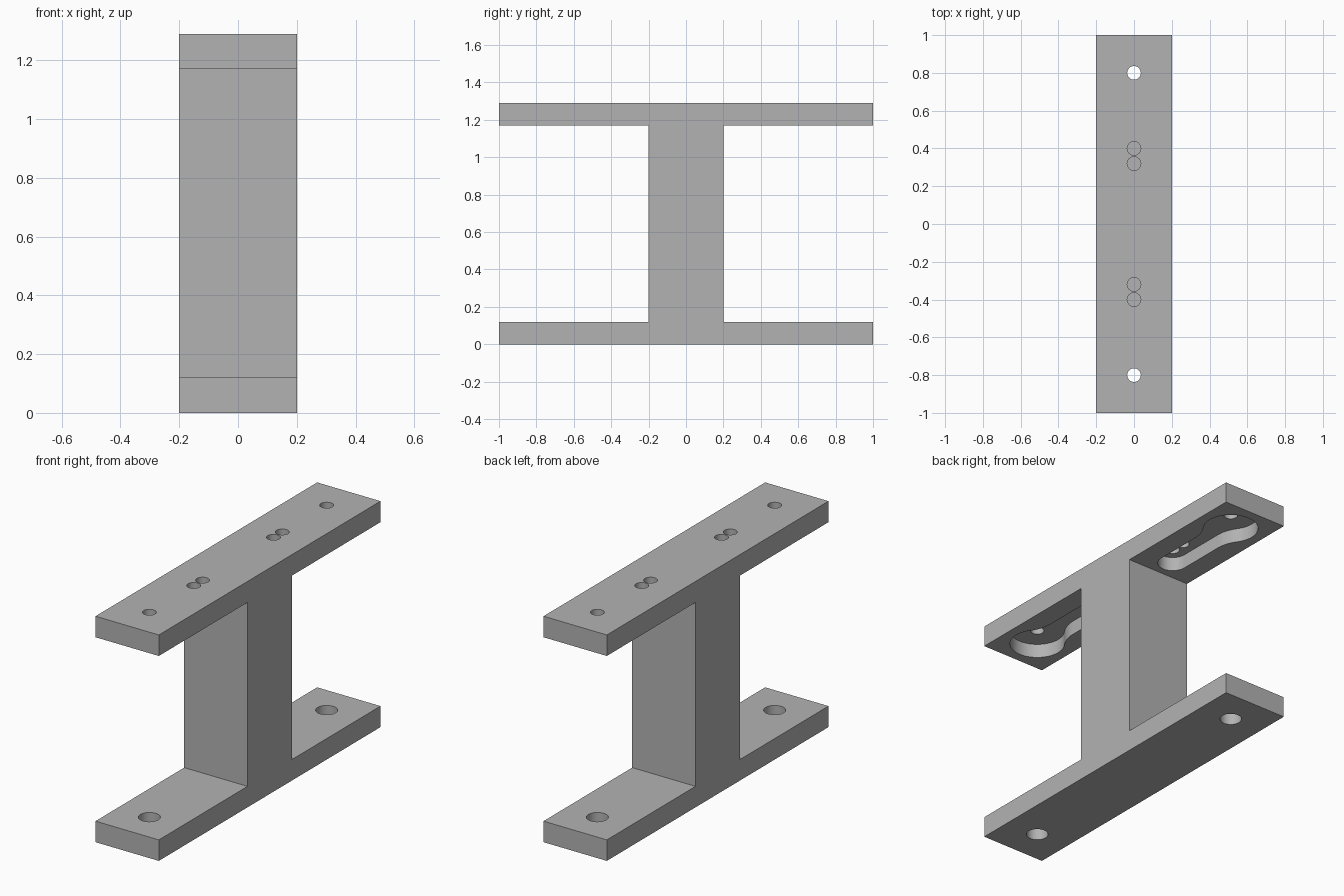
import bpy, bmesh, math
from mathutils import Vector

cube = bpy.data.objects.get("Cube")
if cube:
    bpy.data.objects.remove(cube)

HEIGHT, FLANGE, HALF = 1.29, 0.12, 0.2
POCKET_DEPTH = 0.08

grey = bpy.data.materials.new("plain grey")
grey.use_nodes = True
grey.diffuse_color = (0.45, 0.45, 0.45, 1)
grey.node_tree.nodes["Principled BSDF"].inputs["Base Color"].default_value = grey.diffuse_color


def prism(name, outline, direction):
    """Extrude a closed outline into a solid."""
    bm = bmesh.new()
    face = bm.faces.new([bm.verts.new(p) for p in outline])
    new = bmesh.ops.extrude_face_region(bm, geom=[face])["geom"]
    verts = [v for v in new if isinstance(v, bmesh.types.BMVert)]
    bmesh.ops.translate(bm, verts=verts, vec=Vector(direction))
    bmesh.ops.recalc_face_normals(bm, faces=bm.faces)
    mesh = bpy.data.meshes.new(name)
    bm.to_mesh(mesh)
    bm.free()
    mesh.materials.append(grey)
    obj = bpy.data.objects.new(name, mesh)
    bpy.context.collection.objects.link(obj)
    return obj


def arc(cx, cy, r, start, end, steps):
    """Points on an arc, angles in radians."""
    angles = [start + (end - start) * i / steps for i in range(steps + 1)]
    return [(cx + r * math.cos(a), cy + r * math.sin(a)) for a in angles]


def cut(obj, cutter):
    mod = obj.modifiers.new("cut", 'BOOLEAN')
    mod.operation = 'DIFFERENCE'
    mod.solver = 'EXACT'
    mod.object = cutter
    bpy.context.view_layer.objects.active = obj
    bpy.ops.object.modifier_apply(modifier=mod.name)
    bpy.data.objects.remove(cutter)


def drill(obj, y, r, z, depth):
    ring = arc(0, y, r, 0, math.tau, 40)[:-1]
    cut(obj, prism("drill", [(px, py, z) for px, py in ring], (0, 0, depth)))


def horn_outline(big_y=0.8, big_r=0.145, slot_y=0.32, slot_r=0.08, fillet=0.2):
    """Keyhole: a round head blended by fillets into a round-ended slot."""
    fx = slot_r + fillet
    fy = big_y - math.sqrt((big_r + fillet) ** 2 - fx ** 2)
    a = math.atan2(fy - big_y, fx)
    head = arc(0, big_y, big_r, math.pi / 2, a, 24)
    blend = arc(fx, fy, fillet, math.pi + a, math.pi, 12)[1:]
    tail = arc(0, slot_y, slot_r, 0, -math.pi / 2, 12)
    half = head + blend + tail
    return half + [(-x, y) for x, y in half[-2:0:-1]]


# I-shaped body: two flanges joined by a thick web
side = [(1, 0), (1, FLANGE), (HALF, FLANGE), (HALF, HEIGHT - FLANGE),
        (1, HEIGHT - FLANGE), (1, HEIGHT)]
side += [(-y, z) for y, z in reversed(side)]
body = prism("double_arm_bracket", [(-HALF, y, z) for y, z in side], (2 * HALF, 0, 0))

for s in (-1, 1):
    # Keyhole pocket under the top flange
    z = HEIGHT - FLANGE - 0.05
    outline = [(x, s * y, z) for x, y in horn_outline()]
    cut(body, prism("pocket", outline, (0, 0, POCKET_DEPTH + 0.05)))
    # Screw holes through the top flange
    for y in (0.8, 0.4, 0.32):
        drill(body, s * y, 0.036, HEIGHT - FLANGE - 0.02, 0.2)
    # Wider holes through the bottom flange
    drill(body, s * 0.8, 0.057, -0.05, FLANGE + 0.1)

bpy.ops.object.select_all(action='DESELECT')
body.select_set(True)
bpy.context.view_layer.objects.active = body
bpy.ops.object.shade_smooth_by_angle(angle=math.radians(30))
